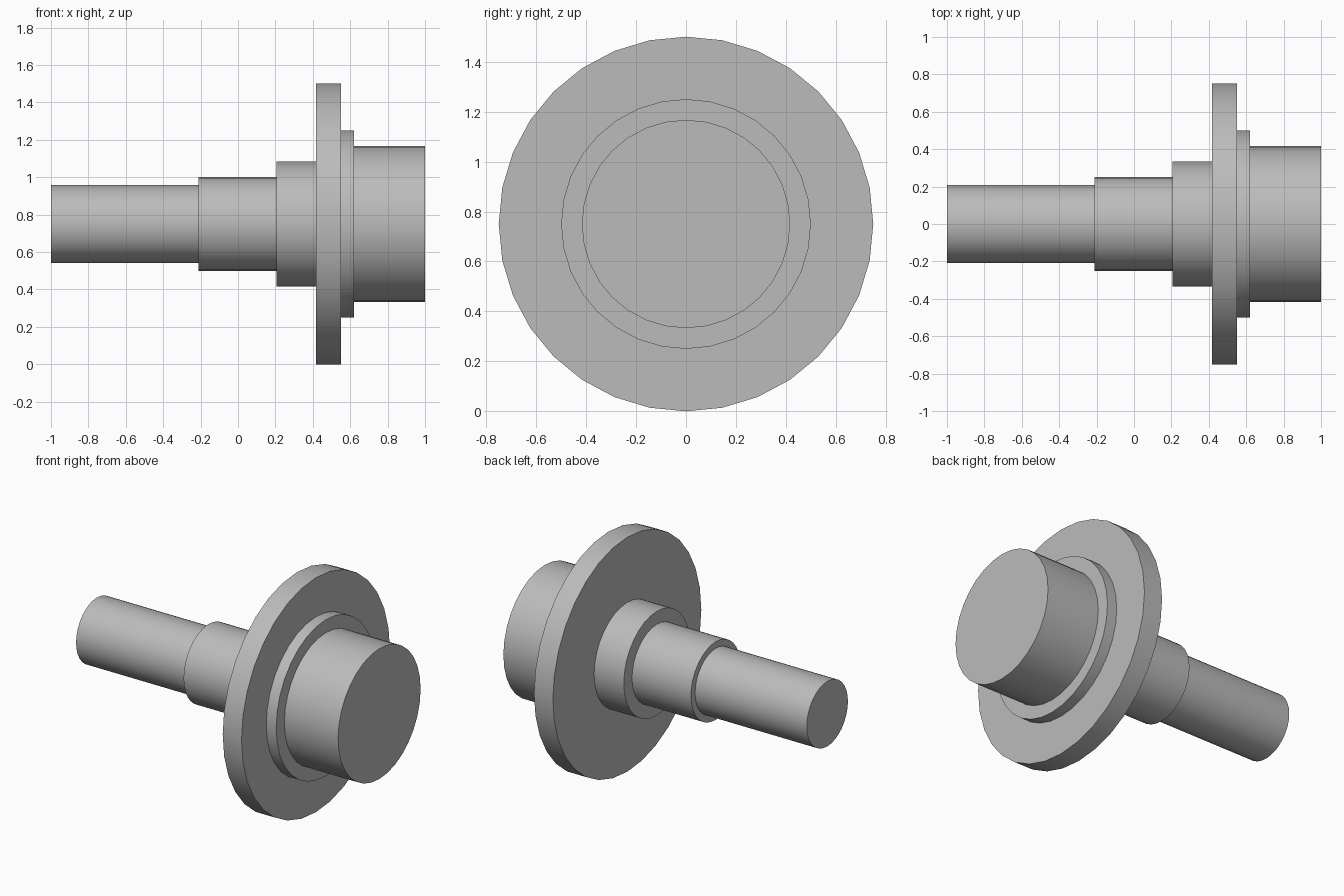
import bpy
import math

SIDES = 32
AXIS_HEIGHT = 0.75

cube = bpy.data.objects.get("Cube")
if cube:
    bpy.data.objects.remove(cube, do_unlink=True)

# Plain grey metal
grey = bpy.data.materials.new("grey_metal")
grey.use_nodes = True
colour = (0.5, 0.5, 0.5, 1.0)
grey.diffuse_color = colour
grey.node_tree.nodes["Principled BSDF"].inputs["Base Color"].default_value = colour


def turned_section(name, start, end, radius):
    """One cylindrical step of the shaft, lying along x."""
    bpy.ops.mesh.primitive_cylinder_add(
        vertices=SIDES, radius=radius, depth=end - start,
        location=((start + end) / 2, 0, AXIS_HEIGHT),
        rotation=(0, math.pi / 2, 0))
    obj = bpy.context.object
    obj.name = obj.data.name = name
    bpy.ops.object.transform_apply(location=False, rotation=True, scale=False)
    bpy.ops.object.shade_smooth_by_angle(angle=math.radians(30))
    obj.data.materials.append(grey)


# Steps from the thin end to the thick end: name, end position, radius
steps = [
    ("shaft_end", -0.21, 0.208),
    ("shaft_middle", 0.207, 0.25),
    ("shaft_shoulder", 0.417, 0.333),
    ("flange_disc", 0.55, 0.75),
    ("raised_collar", 0.62, 0.5),
    ("hub", 1.0, 0.417),
]
start = -1.0
for name, end, radius in steps:
    turned_section(name, start, end, radius)
    start = end
